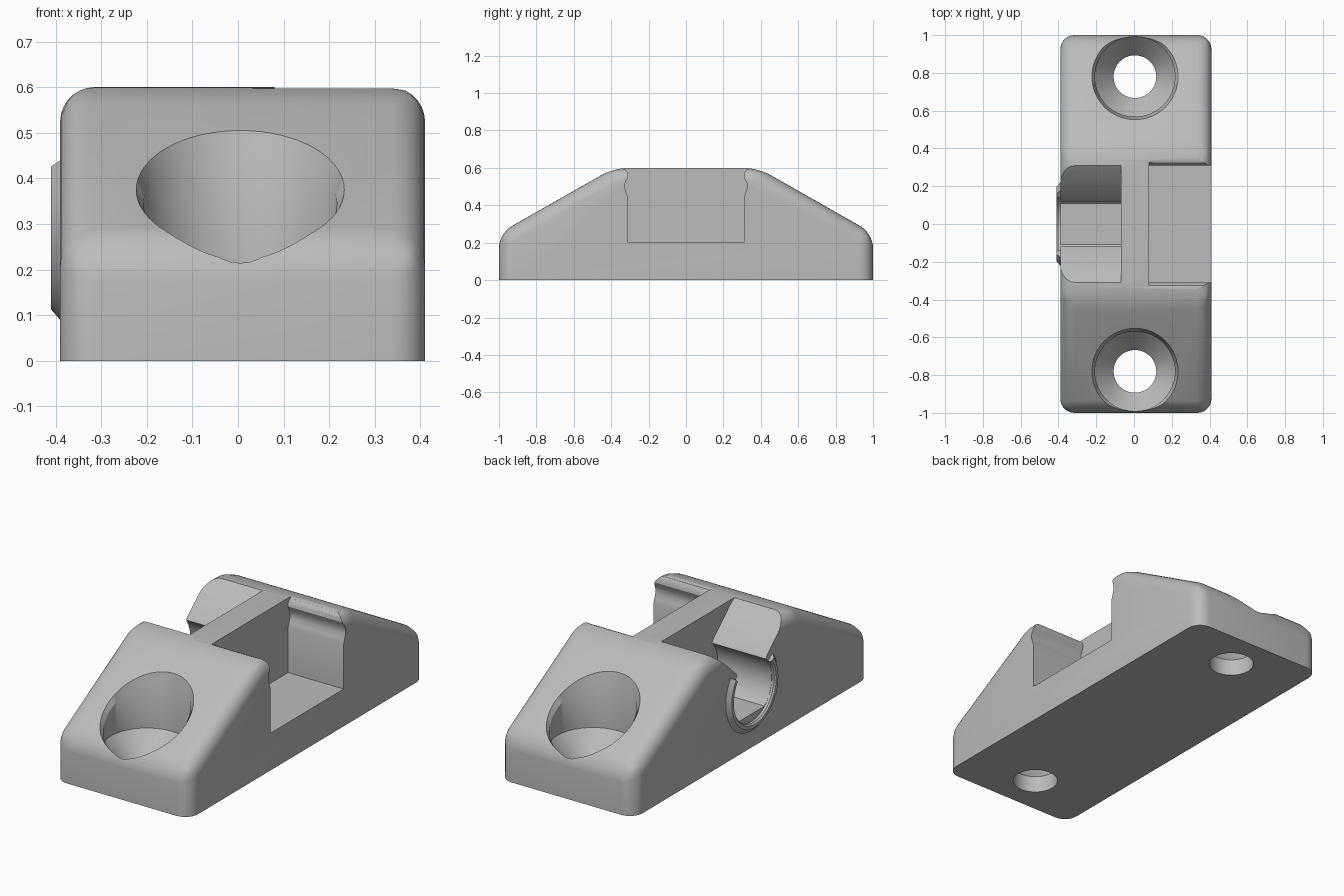
import bpy, bmesh
from math import sin, cos, pi, radians

cube = bpy.data.objects.get("Cube")
if cube:
    bpy.data.objects.remove(cube, do_unlink=True)

grey = bpy.data.materials.new("plain grey")
grey.use_nodes = True
COLOR = (0.5, 0.5, 0.5, 1)
grey.diffuse_color = COLOR
grey.node_tree.nodes["Principled BSDF"].inputs["Base Color"].default_value = COLOR


def finish(bm, name):
    bmesh.ops.recalc_face_normals(bm, faces=bm.faces[:])
    mesh = bpy.data.meshes.new(name)
    bm.to_mesh(mesh)
    bm.free()
    mesh.materials.append(grey)
    obj = bpy.data.objects.new(name, mesh)
    bpy.context.collection.objects.link(obj)
    return obj


def extrude_x(profile, x0, x1):
    """Prism along x from a (y, z) outline."""
    bm = bmesh.new()
    face = bm.faces.new([bm.verts.new((x0, y, z)) for y, z in profile])
    out = bmesh.ops.extrude_face_region(bm, geom=[face])
    for v in out["geom"]:
        if isinstance(v, bmesh.types.BMVert):
            v.co.x = x1
    return bm


def mirrored(half):
    """Close a right-hand half outline (bottom to top) into a full one."""
    return half + [(-y, z) for y, z in reversed(half)]


def skin(loops, closed_ends=True):
    """Join successive closed loops of points into a solid."""
    bm = bmesh.new()
    rows = [[bm.verts.new(p) for p in loop] for loop in loops]
    n = len(rows[0])
    for a, b in zip(rows, rows[1:]):
        for i in range(n):
            j = (i + 1) % n
            bm.faces.new((a[i], a[j], b[j], b[i]))
    bm.faces.new(rows[0])
    bm.faces.new(rows[-1])
    return bm


def cut(target, cutter):
    cutter.hide_render = True
    mod = target.modifiers.new("cut", "BOOLEAN")
    mod.operation = "DIFFERENCE"
    mod.solver = "EXACT"
    mod.object = cutter
    bpy.context.view_layer.objects.active = target
    bpy.ops.object.modifier_apply(modifier=mod.name)
    bpy.data.objects.remove(cutter, do_unlink=True)


def smooth(obj):
    bpy.ops.object.select_all(action="DESELECT")
    obj.select_set(True)
    bpy.context.view_layer.objects.active = obj
    bpy.ops.object.shade_smooth_by_angle(angle=radians(30))


# Wedge-ended body with rounded corners and a sharp underside
bm = extrude_x(mirrored([(1, 0), (1, 0.25), (0.385, 0.6)]), -0.39, 0.41)
edges = [e for e in bm.edges if max(v.co.z for v in e.verts) > 0.01]
bmesh.ops.bevel(bm, geom=edges, offset=0.075, segments=7, profile=0.5,
                affect="EDGES", clamp_overlap=True)
body = finish(bm, "mount_body")

# Wide pocket with a snap groove near the top of its side walls
pocket = [(0.31, 0.2), (0.31, 0.44), (0.318, 0.465), (0.326, 0.49),
          (0.326, 0.515), (0.318, 0.535), (0.309, 0.555), (0.312, 0.575),
          (0.325, 0.592), (0.35, 0.601), (0.35, 0.8)]
cut(body, finish(extrude_x(mirrored(pocket), 0.08, 0.6), "pocket_cutter"))

# Narrow channel: round sides, flat floor, throat flaring to the top
CZ, CR = 0.31, 0.17
channel = [(CR * cos(radians(a)), CZ + CR * sin(radians(a)))
           for a in range(-50, 41, 10)]
channel += [(0.12, 0.428), (0.13, 0.445), (0.27, 0.57), (0.31, 0.601), (0.31, 0.8)]
cut(body, finish(extrude_x(mirrored(channel), -0.6, -0.07), "channel_cutter"))

# Countersunk screw holes, with a chamfered rim following the slope
SLOPE, RIM_Z, HX, HY = 0.569, 0.375, 0.005, 0.78
PROFILE = [(0.113, -0.1, 0), (0.113, 0.09, 0), (0.212, 0.2, 0),
           (0.212, RIM_Z - 0.03, SLOPE), (0.228, RIM_Z, SLOPE), (0.228, 0.8, SLOPE)]
for side in (-1, 1):
    loops = []
    for r, z, k in PROFILE:
        ring = []
        for i in range(64):
            a = 2 * pi * i / 64
            y = r * sin(a)
            ring.append((HX + r * cos(a), side * HY + y, z - side * k * y))
        loops.append(ring)
    cut(body, finish(skin(loops), "screw_hole_cutter"))
smooth(body)

# Open retaining lip around the outer end of the channel
SECTION = [(-0.38, 0.17), (-0.402, 0.172), (-0.41, 0.18),
           (-0.41, 0.197), (-0.39, 0.22), (-0.38, 0.22)]
loops = []
for i in range(43):
    a = radians(-216 + 6 * i)
    loops.append([(x, r * cos(a), CZ + r * sin(a)) for x, r in SECTION])
smooth(finish(skin(loops), "retaining_lip"))
